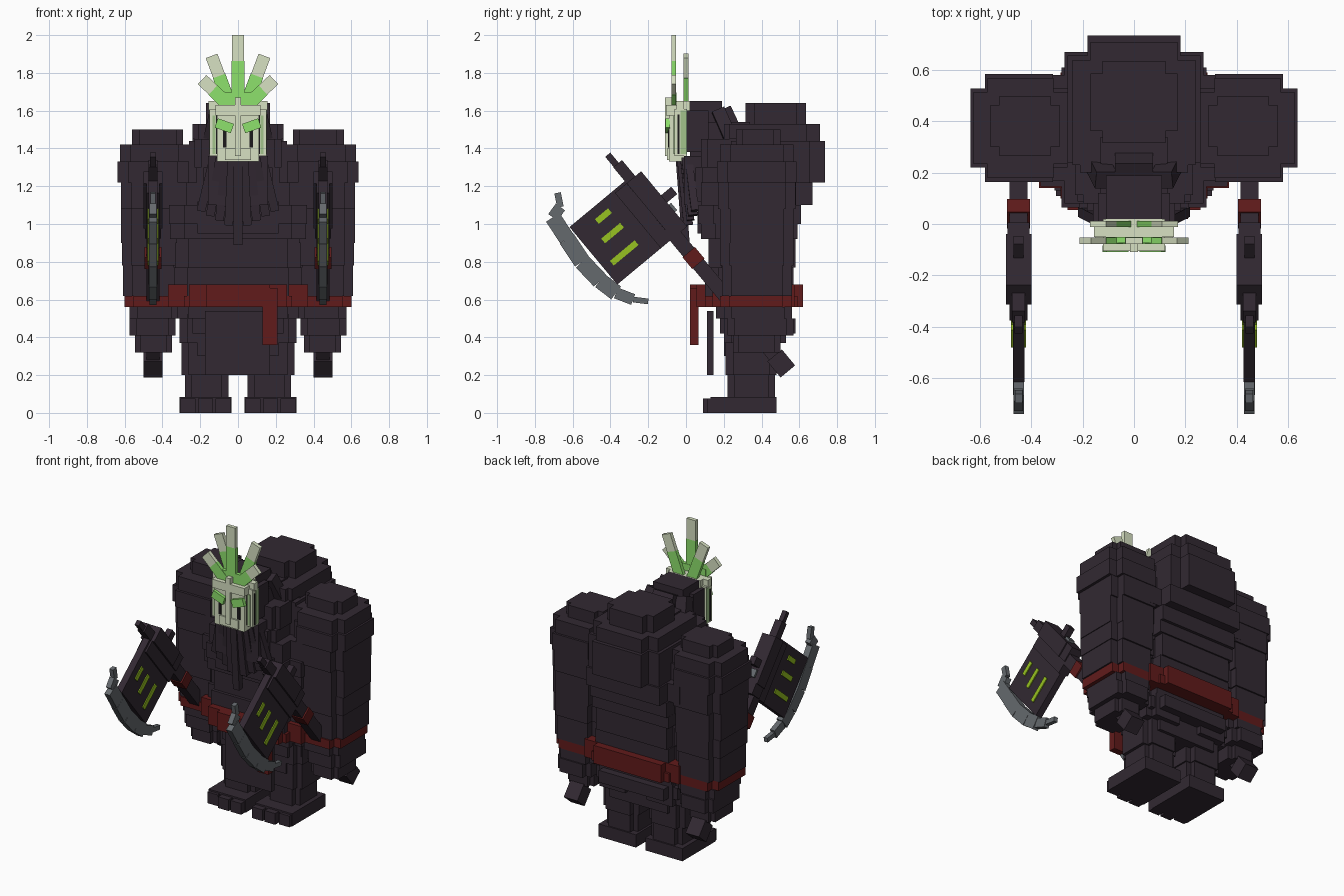
import bpy, bmesh
from mathutils import Vector, Matrix

old = bpy.data.objects.get("Cube")
if old:
    bpy.data.objects.remove(old, do_unlink=True)


def material(name, r, g, b):
    m = bpy.data.materials.new(name)
    m.use_nodes = True
    m.diffuse_color = (r, g, b, 1)
    m.node_tree.nodes["Principled BSDF"].inputs["Base Color"].default_value = (r, g, b, 1)
    return m


FUR = material("dark_plum", .032, .022, .032)
RED = material("dark_red", .12, .011, .011)
BONE = material("pale_bone", .68, .75, .54)
SAGE = material("sage_green", .36, .55, .26)
LEAF = material("leaf_green", .27, .75, .15)
GLOW = material("lime_green", .31, .54, .015)
STEEL = material("steel_grey", .13, .142, .155)
BLACK = material("near_black", .012, .01, .012)


def finish(name, bm, *mats):
    bmesh.ops.recalc_face_normals(bm, faces=bm.faces)
    mesh = bpy.data.meshes.new(name)
    bm.to_mesh(mesh)
    bm.free()
    for m in mats:
        mesh.materials.append(m)
    obj = bpy.data.objects.new(name, mesh)
    bpy.context.collection.objects.link(obj)
    return obj


def box(name, x, y, z, mat):
    """Box from three (low, high) ranges."""
    bm = bmesh.new()
    size = [abs(r[1] - r[0]) for r in (x, y, z)]
    mid = [(r[0] + r[1]) / 2 for r in (x, y, z)]
    bmesh.ops.create_cube(bm, size=1, matrix=Matrix.Translation(mid) @ Matrix.Diagonal((*size, 1)))
    return finish(name, bm, mat)


def slab(name, a, b, width, depth, axis, mat):
    """Box running from point a to point b, with its depth along the given axis."""
    a, b, n = Vector(a), Vector(b), Vector(axis)
    d = b - a
    n = (n - d * n.dot(d) / d.length_squared).normalized()
    w = n.cross(d.normalized())
    frame = Matrix((w * width, n * depth, d)).transposed().to_4x4()
    bm = bmesh.new()
    bmesh.ops.create_cube(bm, size=1, matrix=Matrix.Translation((a + b) / 2) @ frame)
    return finish(name, bm, mat)


def stack(name, layers, side=1):
    """Pile of notched-corner layers: z0, z1, x0, x1, y0, y1, material slot."""
    bm = bmesh.new()
    for z0, z1, x0, x1, y0, y1, slot in layers:
        k = .15 * min(x1 - x0, y1 - y0)
        ring = []
        for x, y, sx, sy, flip in ((x0, y0, 1, 1, 0), (x1, y0, -1, 1, 1),
                                   (x1, y1, -1, -1, 0), (x0, y1, 1, -1, 1)):
            corner = [(x, y + sy * k), (x + sx * k, y + sy * k), (x + sx * k, y)]
            ring += corner[::-1] if flip else corner
        base = bm.faces.new([bm.verts.new((side * x, y, z0)) for x, y in ring])
        out = bmesh.ops.extrude_face_region(bm, geom=[base], use_keep_orig=True)["geom"]
        top = [g for g in out if isinstance(g, bmesh.types.BMVert)]
        bmesh.ops.translate(bm, verts=top, vec=(0, 0, z1 - z0))
        for f in {f for v in top for f in v.link_faces} | {base}:
            f.material_index = slot
    return finish(name, bm, FUR, RED)


X, Y = (1, 0, 0), (0, 1, 0)

# Torso with the humped back
stack("torso", [
    (.3, .42, -.26, .26, .2, .5, 0), (.42, .5, -.3, .3, .18, .58, 0), (.5, .56, -.32, .32, .16, .53, 0),
    (.56, .62, -.36, .36, .1, .59, 1),
    (.62, .77, -.34, .34, .1, .57, 0), (.77, .92, -.33, .33, .12, .58, 0),
    (.92, 1, -.36, .36, .08, .59, 0), (1, 1.1, -.365, .365, .065, .61, 0),
    (1.1, 1.22, -.36, .36, .08, .67, 0), (1.22, 1.44, -.26, .26, .16, .735, 0),
    (1.44, 1.53, -.24, .24, .24, .71, 0), (1.53, 1.64, -.17, .17, .315, .635, 0)])
stack("chest", [(.95, 1.12, -.25, .25, .06, .3, 0), (1.12, 1.3, -.22, .22, .05, .3, 0),
                (1.3, 1.45, -.23, .23, .08, .3, 0), (1.45, 1.53, -.24, .24, .2, .4, 0)])

# Stepped sash with its hanging tail, and the loincloth
for half, front in ((.37, .14), (.26, .055), (.17, .02)):
    box("sash_front", (-half, half), (front, .3), (.56, .68), RED)
for half, back in ((.35, .575), (.25, .62)):
    box("sash_back", (-half, half), (.45, back), (.56, .68), RED)
box("sash_tail", (.13, .21), (.02, .065), (.36, .66), RED)
box("loincloth", (-.175, .17), (.11, .145), (.2, .54), FUR)

# Hood and neck
box("hood", (-.14, .14), (0, .12), (1.38, 1.6), FUR)
box("hood_back", (-.11, .11), (.02, .19), (1.36, 1.65), FUR)
box("neck", (-.13, .13), (.1, .34), (1.25, 1.54), FUR)
slab("neck_ridge", (0, .2, 1.61), (0, .27, 1.46), .15, .08, Y, FUR)

# Beard strands fanning out below the chin
for i in range(-4, 5):
    j = abs(i)
    length = .44 if i == 0 else .36 - .025 * j
    slab("beard_strand", (i * .032, -.035 + .012 * j, 1.35), (i * .049, .012 * j, 1.33 - length),
         .046, .04 + .01 * (i % 2), Y, FUR)
box("beard_back", (-.16, .16), (-.01, .1), (1.1, 1.36), FUR)

# Bone mask
box("mask_face", (-.11, .11), (-.09, 0), (1.33, 1.6), BONE)
box("mask_rim", (-.155, .155), (-.05, -.01), (1.6, 1.65), BONE)
box("mask_rim_back", (-.12, .12), (-.03, .02), (1.6, 1.65), BONE)
box("mask_brow", (-.12, .12), (-.105, -.04), (1.575, 1.63), BONE)
box("mask_nose", (-.016, .016), (-.11, -.05), (1.36, 1.67), BONE)
box("mask_chin", (-.07, .07), (-.1, -.05), (1.34, 1.4), BONE)
for s in (1, -1):
    box("mask_side", (s * .1, s * .15), (-.06, .005), (1.36, 1.61), BONE)
    box("mask_side_strip", (s * .147, s * .154), (-.03, .004), (1.37, 1.6), SAGE)
    box("mask_side_gap", (s * .147, s * .153), (-.046, -.034), (1.37, 1.58), BLACK)
    box("mask_front_strip", (s * .118, s * .136), (-.066, -.058), (1.37, 1.575), SAGE)
    box("mask_front_gap", (s * .109, s * .117), (-.066, -.058), (1.37, 1.575), BLACK)
    box("mask_slot", (s * .06, s * .08), (-.094, -.088), (1.405, 1.51), BLACK)
    slab("eye", (s * .03, -.097, 1.505), (s * .115, -.097, 1.535), .052, .025, Y, LEAF)
    # Slanted flaps beside the neck
    slab("neck_flap", (s * .11, .17, 1.6), (s * .15, .25, 1.42), .08, .07, Y, FUR)

# Crest: green feathers with pale tips
for s, x0, x1, z1, y, cut in ((1, 0, 0, 2, -.065, .65), (1, .035, .14, 1.89, 0, .62),
                             (-1, .035, .14, 1.89, 0, .62), (1, .03, .19, 1.765, -.065, .64),
                             (-1, .03, .19, 1.765, -.065, .64)):
    a, b = Vector((s * x0, y, 1.61)), Vector((s * x1, y, z1))
    m = a.lerp(b, cut)
    slab("feather_base", a, m, .07, .025, Y, LEAF)
    slab("feather_tip", m, b, .066, .025, Y, BONE)
box("crest_base", (-.11, .11), (-.075, -.05), (1.645, 1.695), LEAF)

for s in (1, -1):
    # Arms with red wrist bands
    stack("arm", [
        (.32, .41, .35, .545, .25, .5, 0), (.41, .5, .33, .575, .22, .57, 0),
        (.5, .56, .31, .575, .2, .56, 0), (.56, .62, .28, .6, .18, .56, 1),
        (.62, .78, .29, .61, .19, .56, 0), (.78, .9, .28, .615, .18, .57, 0),
        (.9, 1.08, .27, .62, .18, .57, 0), (1.08, 1.22, .26, .62, .17, .58, 0),
        (1.22, 1.33, .26, .638, .163, .585, 0), (1.33, 1.42, .26, .625, .18, .57, 0),
        (1.42, 1.5, .29, .56, .265, .5, 0)], s)

    # Legs, feet and toes
    stack("leg", [(.08, .2, .05, .28, .22, .47, 0), (.2, .37, .04, .3, .21, .48, 0),
                  (.37, .52, .04, .31, .2, .53, 0)], s)
    box("foot", (s * .035, s * .31), (.13, .48), (0, .085), FUR)
    for i in range(3):
        x = .04 + i * .093
        box("toe", (s * x, s * (x + .078)), (.09 if i < 2 else .11, .14), (0, .075), FUR)

    # Axe, laid out along its handle (u) and toward its edge (v)
    def at(u, v, off=0):
        return (s * .45 + off, .04 - .64 * u - .77 * v, .82 + .77 * u - .64 * v)

    for name, u0, u1, v, wide, thick, mat in (
            ("axe_handle", -.72, .2, 0, .075, .07, FUR), ("axe_pommel", -.78, -.67, 0, .1, .1, FUR),
            ("axe_band", -.04, .04, 0, .085, .09, RED), ("axe_collar", .15, .25, -.03, .1, .085, FUR),
            ("axe_head", .22, .53, -.03, .1, .1, FUR), ("axe_cheek", .15, .53, .06, .08, .07, FUR),
            ("axe_blade", .15, .545, .2, .4, .045, FUR), ("axe_spike", .52, .64, -.01, .06, .05, FUR),
            ("axe_spike_tip", .63, .71, 0, .035, .03, FUR), ("axe_stud", .25, .3, -.08, .03, .04, STEEL)):
        slab(name, at(u0, v), at(u1, v), wide, thick, X, mat)
    slab("axe_back_spike", at(.34, -.05), at(.34, -.15), .05, .04, X, FUR)

    # Glowing runes on both faces of the blade
    for u, v0, v1 in ((.475, .18, .27), (.375, .18, .31), (.255, .18, .35)):
        for off in (-.025, .025):
            slab("blade_rune", at(u, v0, off), at(u, v1, off), .032, .008, X, GLOW)

    # Crescent edge built from short steel pieces
    edge = [(-.68, 1.165), (-.665, 1.09), (-.705, 1.035), (-.63, .92), (-.55, .8),
            (-.455, .7), (-.37, .635), (-.28, .6), (-.2, .59)]
    widths = (.035, .06, .085, .09, .09, .085, .06, .03)
    for (p, q), w in zip(zip(edge, edge[1:]), widths):
        slab("blade_edge", (s * .45, *p), (s * .45, *q), w, .02 + w / 4, X, STEEL)
